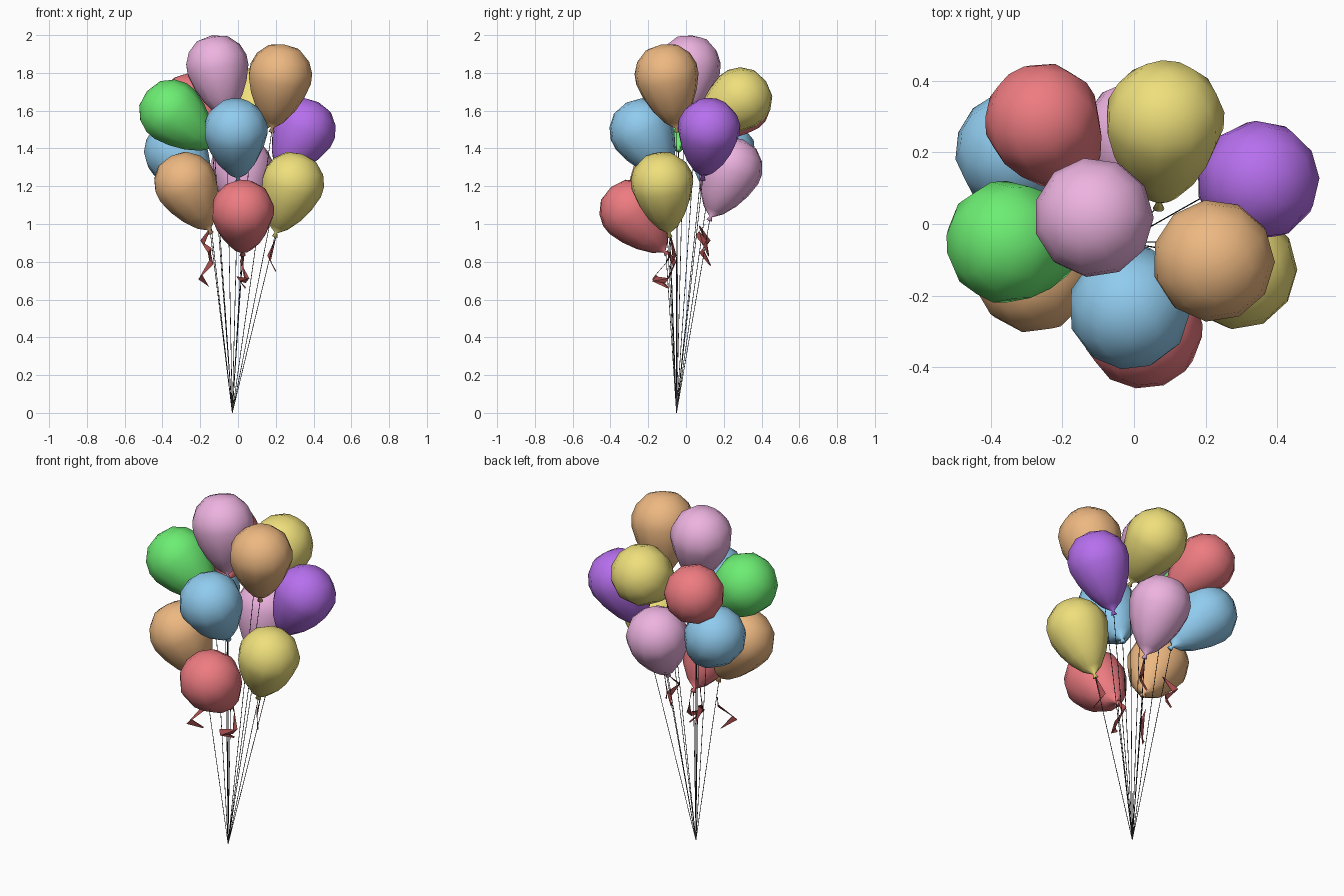
import bpy, bmesh, math
from mathutils import Vector

if "Cube" in bpy.data.objects:
    bpy.data.objects.remove(bpy.data.objects["Cube"])

ANCHOR = Vector((-0.03, -0.05, 0))
COLOURS = {
    "pink": (0.85, 0.45, 0.75), "orange": (0.85, 0.48, 0.22), "green": (0.15, 0.85, 0.17),
    "blue": (0.28, 0.6, 0.86), "purple": (0.47, 0.16, 0.85), "yellow": (0.86, 0.74, 0.2),
    "red": (0.85, 0.2, 0.22), "string": (0.04, 0.04, 0.04), "ribbon": (0.36, 0.07, 0.07),
}
MATS = {}
for key, c in COLOURS.items():
    MATS[key] = bpy.data.materials.new(key)
    MATS[key].diffuse_color = (*c, 1)


def finish(bm, name, colour, smooth=False):
    me = bpy.data.meshes.new(name)
    bm.to_mesh(me)
    bm.free()
    for p in me.polygons:
        p.use_smooth = smooth
    me.materials.append(MATS[colour])
    ob = bpy.data.objects.new(name, me)
    bpy.context.collection.objects.link(ob)
    return ob


# (radius, height along axis) from the flared knot up to the crown
PROFILE = [(0.016, -0.29), (0.007, -0.268), (0.055, -0.232), (0.105, -0.165), (0.142, -0.09),
           (0.166, -0.01), (0.165, 0.045), (0.14, 0.105), (0.085, 0.157)]
CROWN = 0.176


def lathe(bm, centre, axis, size, sides=11):
    rot = Vector((0, 0, 1)).rotation_difference(axis).to_matrix()
    place = lambda v: bm.verts.new(centre + rot @ (Vector(v) * size))
    rings = [[place((r * math.cos(2 * math.pi * i / sides), r * math.sin(2 * math.pi * i / sides), h))
              for i in range(sides)] for r, h in PROFILE]
    crown = place((0, 0, CROWN))
    for a, b in zip(rings, rings[1:]):
        for i in range(sides):
            j = (i + 1) % sides
            bm.faces.new((a[i], a[j], b[j], b[i]))
    for i in range(sides):
        bm.faces.new((rings[-1][i], rings[-1][(i + 1) % sides], crown))
    bm.faces.new(rings[0][::-1])


def string(bm, a, b, radius=0.002):
    axis = (b - a).normalized()
    u = axis.orthogonal().normalized()
    v = axis.cross(u)
    rings = [[bm.verts.new(p + radius * (u * math.cos(t) + v * math.sin(t)))
              for t in (0, 2 * math.pi / 3, 4 * math.pi / 3)] for p in (a, b)]
    for i in range(3):
        j = (i + 1) % 3
        bm.faces.new((rings[0][i], rings[0][j], rings[1][j], rings[1][i]))


# colour, widest-point centre, tip, size
BALLOONS = [
    ("pink", (-0.11, 0.017, 1.825), (-0.06, -0.01, 1.55), 1),
    ("orange", (0.22, -0.10, 1.775), (0.18, -0.05, 1.50), 1.02),
    ("green", (-0.345, -0.05, 1.585), (-0.14, -0.04, 1.41), 1.03),
    ("blue", (-0.012, -0.23, 1.485), (0.0, -0.10, 1.245), 1.02),
    ("purple", (0.345, 0.12, 1.49), (0.22, 0.09, 1.25), 1),
    ("yellow", (0.085, 0.28, 1.655), (0.07, 0.06, 1.50), 1),
    ("red", (-0.25, 0.28, 1.63), (-0.14, 0.10, 1.46), 0.97),
    ("blue", (-0.325, 0.20, 1.37), (-0.17, 0.12, 1.17), 1),
    ("pink", (0.02, 0.235, 1.285), (0.03, 0.13, 1.035), 1),
    ("orange", (-0.275, -0.135, 1.205), (-0.15, -0.10, 0.965), 1),
    ("red", (0.025, -0.285, 1.06), (0.025, -0.11, 0.85), 1),
    ("yellow", (0.285, -0.125, 1.205), (0.20, -0.09, 0.95), 1),
]

# Balloons and their strings
strings = bmesh.new()
for colour, centre, tip, size in BALLOONS:
    centre, tip = Vector(centre), Vector(tip)
    axis = (centre - tip).normalized()
    bm = bmesh.new()
    lathe(bm, centre, axis, size)
    finish(bm, colour + "_balloon", colour, True)
    string(strings, ANCHOR, centre - axis * 0.28 * size)
finish(strings, "strings", "string")

# Curly ribbon tails: zigzag strips tapering to points
RIBBONS = [
    [(-0.14, 0.07, 0.99), (-0.19, 0.12, 0.90), (-0.15, 0.08, 0.86), (-0.15, 0.13, 0.78)],
    [(-0.15, -0.08, 0.86), (-0.14, -0.10, 0.80), (-0.20, -0.17, 0.72), (-0.155, -0.10, 0.67)],
    [(0.03, -0.10, 0.86), (0.02, -0.06, 0.79), (0.05, -0.10, 0.70), (0.0, -0.17, 0.71), (0.04, -0.09, 0.66)],
    [(0.20, -0.08, 0.93), (0.165, -0.06, 0.82), (0.20, -0.10, 0.75)],
    [(0.03, 0.12, 1.02), (0.0, 0.06, 0.95), (0.04, 0.10, 0.90), (0.01, 0.12, 0.83)],
]
for path in RIBBONS:
    bm = bmesh.new()
    pairs = []
    for i, p in enumerate(path):
        half = 0.016 if 0 < i < len(path) - 1 else 0.004
        off = Vector((0.6 * (-1) ** i, 0.6, 0.8)) * half
        pairs.append((bm.verts.new(Vector(p) + off), bm.verts.new(Vector(p) - off)))
    for (a, b), (c, d) in zip(pairs, pairs[1:]):
        bm.faces.new((a, b, d))
        bm.faces.new((a, d, c))
    finish(bm, "ribbon", "ribbon")

for m in bpy.data.materials:
    if m.users and not m.is_grease_pencil:
        m.use_nodes = True
        m.node_tree.nodes["Principled BSDF"].inputs["Base Color"].default_value = m.diffuse_color
